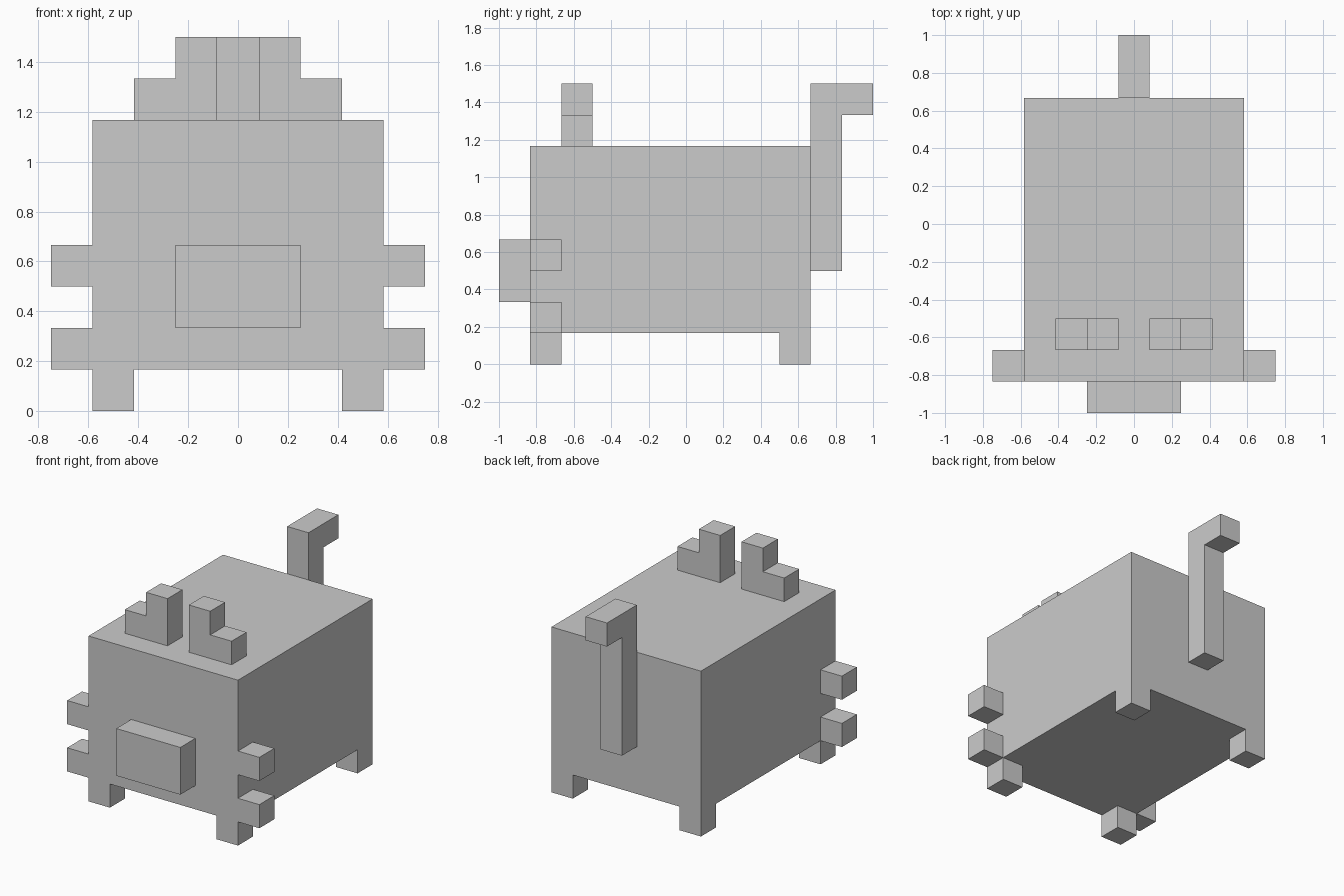
import bpy, bmesh

if "Cube" in bpy.data.objects:
    bpy.data.objects.remove(bpy.data.objects["Cube"])

U = 1 / 6  # one block of the model's grid


def prism(name, profile, x0, x1):
    """Extrude a (y, z) outline from x0 to x1, all in blocks."""
    bm = bmesh.new()
    face = bm.faces.new([bm.verts.new((x0 * U, y * U, z * U)) for y, z in profile])
    ext = bmesh.ops.extrude_face_region(bm, geom=[face])["geom"]
    verts = [g for g in ext if isinstance(g, bmesh.types.BMVert)]
    bmesh.ops.translate(bm, verts=verts, vec=((x1 - x0) * U, 0, 0))
    return finish(name, bm)


def finish(name, bm):
    bmesh.ops.recalc_face_normals(bm, faces=bm.faces)
    mesh = bpy.data.meshes.new(name)
    bm.to_mesh(mesh)
    bm.free()
    obj = bpy.data.objects.new(name, mesh)
    bpy.context.collection.objects.link(obj)
    return obj


def box(name, x, y, z):
    return prism(name, [(y[0], z[0]), (y[1], z[0]), (y[1], z[1]), (y[0], z[1])], *x)


def mirror(obj):
    obj.modifiers.new("Mirror", "MIRROR").use_mirror_merge = False


# Body and muzzle
box("body", (-3.5, 3.5), (-5, 4), (1, 7))
box("muzzle", (-1.5, 1.5), (-6, -5), (2, 4))

# Legs
mirror(box("front_legs", (2.5, 3.5), (-5, -4), (0, 1)))
mirror(box("back_legs", (2.5, 3.5), (3, 4), (0, 1)))

# Whisker stubs on the cheeks
mirror(box("lower_whiskers", (3.5, 4.5), (-5, -4), (1, 2)))
mirror(box("upper_whiskers", (3.5, 4.5), (-5, -4), (3, 4)))

# Stepped ears: an L outline in x, z extruded along y
bm = bmesh.new()
outline = [(.5, 7), (2.5, 7), (2.5, 8), (1.5, 8), (1.5, 9), (.5, 9)]
face = bm.faces.new([bm.verts.new((x * U, -4 * U, z * U)) for x, z in outline])
ext = bmesh.ops.extrude_face_region(bm, geom=[face])["geom"]
bmesh.ops.translate(bm, verts=[g for g in ext if isinstance(g, bmesh.types.BMVert)],
                    vec=(0, U, 0))
mirror(finish("ears", bm))

# Upright tail with a bent tip
prism("tail", [(4, 3), (5, 3), (5, 8), (6, 8), (6, 9), (4, 9)], -.5, .5)
